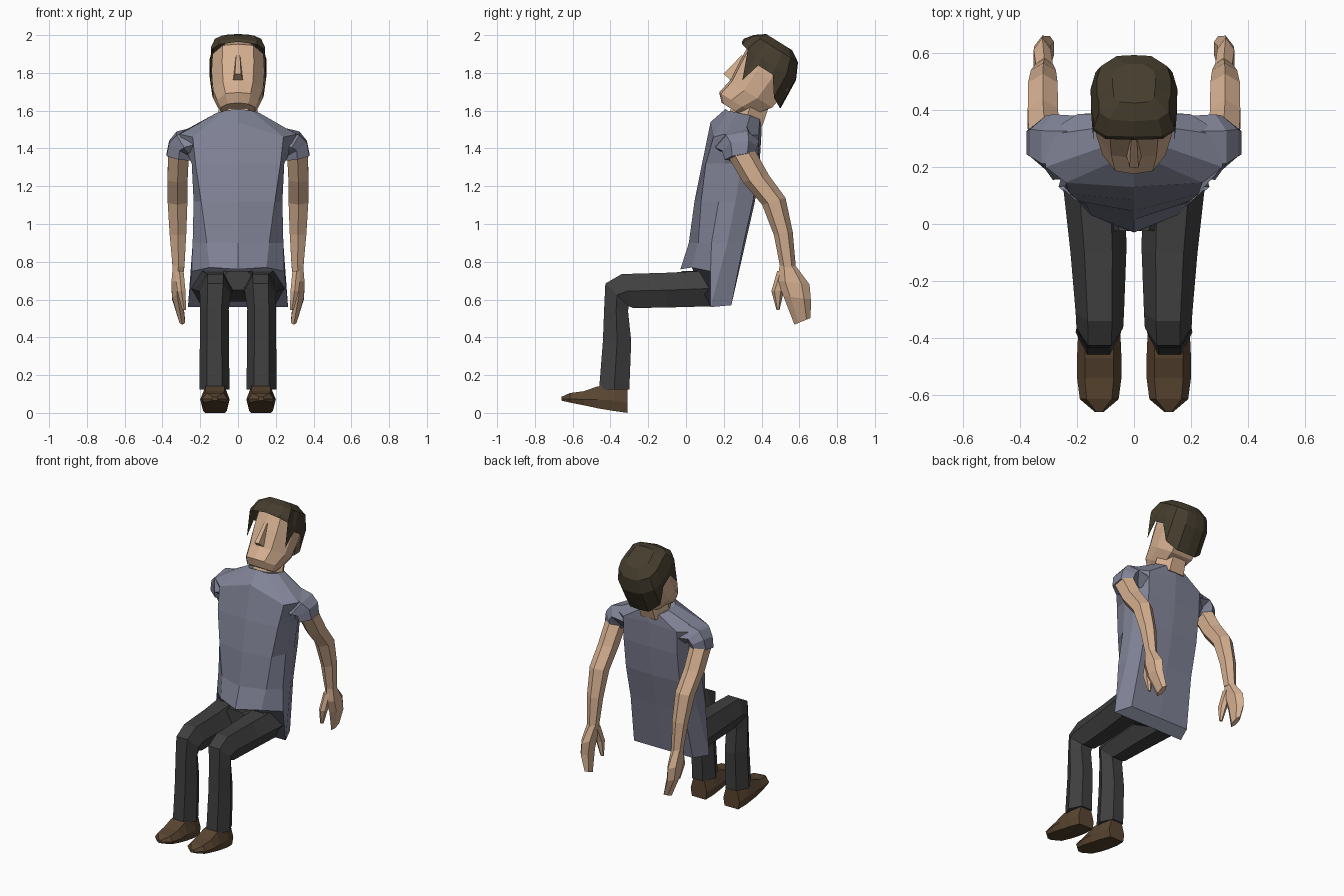
import bpy, bmesh, math
from mathutils import Vector


def material(name, rgb):
    m = bpy.data.materials.new(name)
    m.diffuse_color = (*rgb, 1)
    return m


SKIN = material("skin", (.66, .43, .28))
SHIRT = material("shirt_cloth", (.22, .23, .31))
PANTS = material("trouser_cloth", (.052, .05, .05))
LEATHER = material("leather", (.10, .06, .03))
HAIR = material("hair", (.06, .047, .027))


def loft(name, rings, mat, sx=1, cap_start=True):
    """Skin a list of equal-length point rings and cap the ends."""
    bm = bmesh.new()
    vs = [[bm.verts.new((p[0] * sx, p[1], p[2])) for p in r] for r in rings]
    n = len(vs[0])
    for r, s in zip(vs, vs[1:]):
        for i in range(n):
            j = (i + 1) % n
            bm.faces.new((r[i], r[j], s[j], s[i]))
    if cap_start:
        bm.faces.new(vs[0])
    bm.faces.new(vs[-1])
    bmesh.ops.recalc_face_normals(bm, faces=bm.faces)
    me = bpy.data.meshes.new(name)
    bm.to_mesh(me)
    bm.free()
    me.materials.append(mat)
    ob = bpy.data.objects.new(name, me)
    bpy.context.collection.objects.link(ob)


def pair(name, rings, mat):
    loft(name + "_left", rings, mat)
    loft(name + "_right", rings, mat, -1)


def hexa(c, a, b):
    """Six-sided ring: corners on the a axis, flats across the b axis."""
    c, a, b = Vector(c), Vector(a), Vector(b) / math.sin(math.pi / 3)
    return [c + a * math.cos(t * math.pi / 3) + b * math.sin(t * math.pi / 3) for t in range(6)]


def mirrored(half):
    """Close a half ring whose first and last points lie on x = 0."""
    return half + [(-p[0], p[1], p[2]) for p in half[-2:0:-1]]


# Shirt body
def waist(z, yf, yb, wf, ws, wb, sweep):
    d = yb - yf
    return mirrored([(0, yf, z), (wf, yf + sweep, z), (ws, yf + .4 * d, z),
                     (ws, yf + .68 * d, z), (wb, yb - .01, z), (0, yb, z)])


hem = mirrored([(0, -.03, .76), (.15, .03, .77), (.245, .13, .75),
                (.265, .13, .56), (.22, .24, .57), (0, .24, .57)])
shoulders = mirrored([(0, .13, 1.54), (.24, .145, 1.46), (.31, .20, 1.475),
                      (.32, .31, 1.475), (.20, .385, 1.47), (0, .40, 1.49)])
collar = mirrored([(0, .21, 1.61), (.07, .22, 1.60), (.11, .27, 1.59),
                   (.11, .34, 1.575), (.07, .39, 1.555), (0, .40, 1.55)])
loft("shirt", [hem,
               waist(.90, .015, .315, .165, .24, .20, .05),
               waist(1.12, .045, .365, .195, .235, .20, .035),
               waist(1.32, .085, .39, .225, .245, .20, .02),
               shoulders, collar], SHIRT)

# Sleeves
pair("sleeve", [
    hexa((.20, .27, 1.43), (0, .11, 0), (0, 0, .09)),
    hexa((.285, .27, 1.425), (0, .115, .02), (.04, 0, .055)),
    hexa((.31, .285, 1.40), (0, .095, .012), (.055, 0, .035)),
    hexa((.315, .285, 1.355), (0, .08, .015), (.063, 0, .012))], SHIRT)

# Arms
pair("arm", [
    hexa((.315, .29, 1.38), (0, .07, .02), (.055, 0, 0)),
    hexa((.32, .37, 1.24), (0, .068, .02), (.053, 0, 0)),
    hexa((.32, .465, 1.12), (0, .062, .018), (.052, 0, 0)),
    hexa((.318, .515, .95), (0, .05, .008), (.044, 0, 0)),
    hexa((.315, .54, .77), (0, .042, -.005), (.031, 0, 0))], SKIN)

# Hands and thumbs
pair("hand", [
    hexa((.315, .54, .78), (0, .043, -.005), (.03, 0, 0)),
    hexa((.322, .568, .69), (0, .086, -.01), (.03, 0, 0)),
    hexa((.322, .588, .61), (0, .073, -.01), (.028, 0, 0)),
    hexa((.295, .617, .485), (0, .043, .018), (.015, 0, 0))], SKIN)
pair("thumb", [
    hexa((.31, .52, .75), (0, .038, 0), (.022, 0, 0)),
    hexa((.30, .485, .645), (0, .033, 0), (.022, 0, 0)),
    hexa((.285, .487, .545), (0, .008, 0), (.01, 0, 0))], SKIN)

# Trousers: hips and bent legs
loft("trouser_hips", [
    hexa((0, .22, .65), (.20, 0, 0), (0, 0, .07)),
    hexa((0, .10, .67), (.20, 0, 0), (0, 0, .08)),
    hexa((0, -.025, .70), (.10, 0, 0), (0, 0, .05))], PANTS)
pair("trouser_leg", [
    hexa((.14, .16, .66), (.112, 0, 0), (0, 0, .095)),
    hexa((.125, -.10, .65), (.098, 0, 0), (0, 0, .092)),
    hexa((.12, -.31, .645), (.085, 0, 0), (0, -.03, .09)),
    hexa((.12, -.365, .625), (.082, 0, 0), (0, -.062, .06)),
    hexa((.125, -.37, .55), (.076, 0, 0), (0, -.063, .01)),
    hexa((.125, -.365, .38), (.077, 0, 0), (0, -.075, 0)),
    hexa((.125, -.38, .125), (.08, 0, 0), (0, -.08, 0))], PANTS)

# Shoes: y, sole height, top height, half width
shoe = [(-.31, 0, .13, .06), (-.38, .01, .15, .074), (-.47, .025, .14, .078),
        (-.54, .04, .115, .078), (-.615, .055, .105, .068), (-.66, .065, .085, .015)]
pair("shoe", [[(.122 + w * k, y, lo + (hi - lo) * h) for k, h in
               ((-.85, 0), (.85, 0), (1, .4), (.65, 1), (-.65, 1), (-1, .4))]
              for y, lo, hi, w in shoe], LEATHER)

# Neck
loft("neck", [
    hexa((0, .31, 1.54), (.11, 0, 0), (0, .095, -.02)),
    hexa((0, .345, 1.63), (.10, 0, 0), (0, .09, -.02)),
    hexa((0, .37, 1.72), (.10, 0, 0), (0, .09, -.02))], SKIN)


# Head, in a frame tilted back about the chin: x, forward, up
def tilt(p):
    x, f, u = p
    return (x, .165 - .85 * f + .53 * u, 1.68 + .53 * f + .85 * u)


def skull(u, ff, fb, w):
    d = fb - ff
    half = [(0, ff, u), (w * .6, ff - .012, u), (w, ff + .35 * d, u),
            (w, ff + .65 * d, u), (w * .6, fb, u), (0, fb, u)]
    return [tilt(p) for p in mirrored(half)]


loft("head", [skull(-.02, -.04, -.17, .09), skull(.02, 0, -.22, .11),
              skull(.10, -.015, -.28, .132), skull(.22, -.005, -.30, .14),
              skull(.32, 0, -.28, .135), skull(.38, -.06, -.22, .09)], SKIN)

# Nose
loft("nose", [[tilt(p) for p in r] for r in (
    [(-.028, -.03, .105), (.028, -.03, .105), (.016, .032, .115), (-.016, .032, .115)],
    [(-.014, -.02, .25), (.014, -.02, .25), (.01, .003, .25), (-.01, .003, .25)])], SKIN)

# Hair: jagged lower edge with sideburns, then rounded rings up to the crown
edge = [(0, .04, .31), (.10, .03, .30), (.142, -.01, .29), (.143, -.07, .14),
        (.15, -.10, .25), (.152, -.19, .25), (.135, -.26, .15), (.07, -.315, .12), (0, -.32, .12)]
brow = [(x, f * .97, max(u, .27) + .02) for x, f, u in edge]
upper = [(x * .86, -.11 + (f + .11) * .76, .375) for x, f, u in edge]
crown = [(x * .5, -.12 + (f + .12) * .45, .413) for x, f, u in edge]
loft("hair", [[tilt(p) for p in mirrored(r)] for r in (edge, brow, upper, crown)],
     HAIR, cap_start=False)
